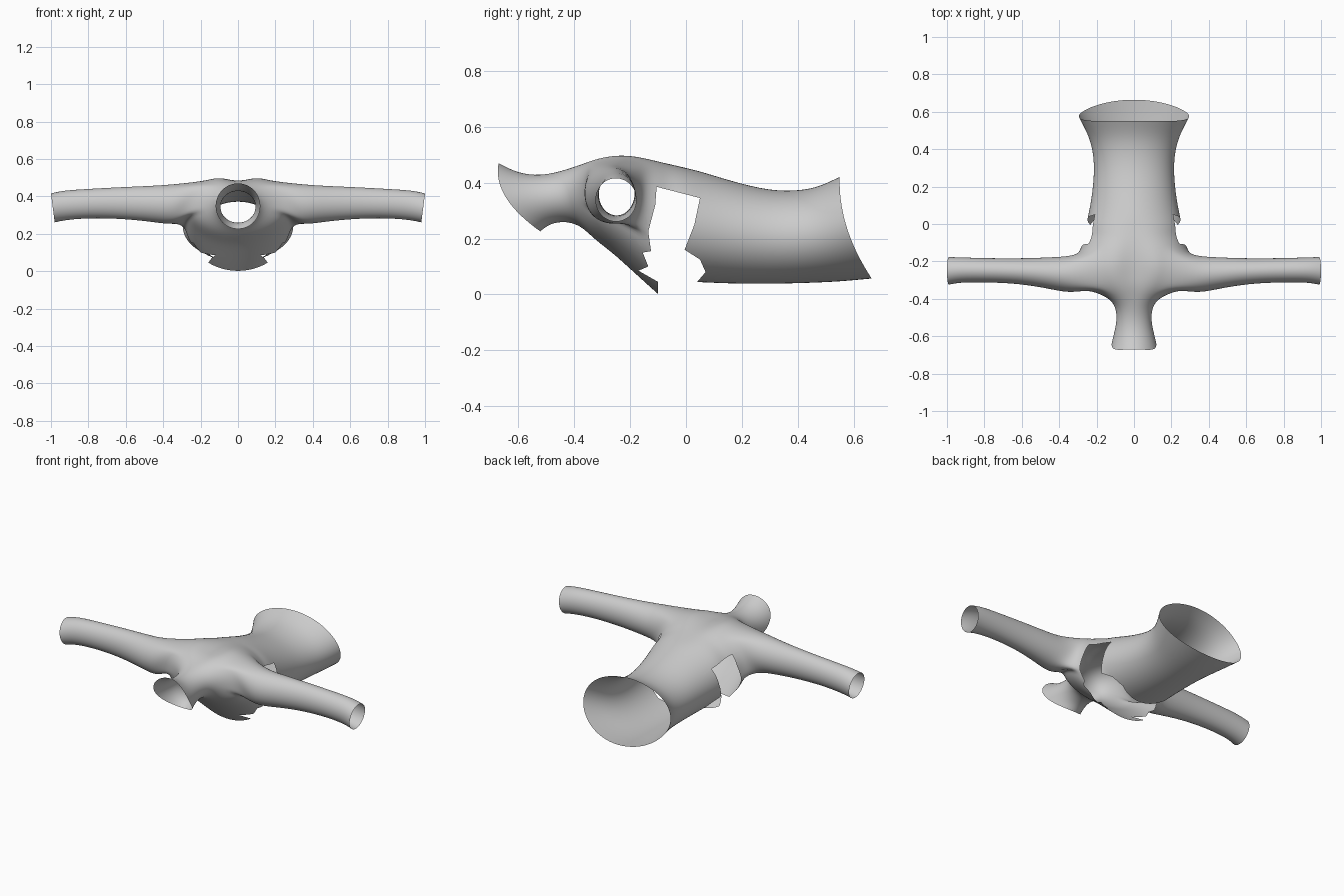
import bpy, bmesh, math
from mathutils import Vector

if "Cube" in bpy.data.objects:
    bpy.data.objects.remove(bpy.data.objects["Cube"])

N = 32
K0, K1 = 3, 9          # armhole span around a torso ring
R0, R1 = 5, 8          # armhole span along the torso rings

# torso rings: y top, y side, y bottom, z top, z bottom, half width, shoulder squareness, spine dip
RINGS = [
    (-.67, -.645, -.52, .47, .225, .12, 1, 0),
    (-.60, -.59, -.49, .433, .25, .107, 1, 0),
    (-.52, -.51, -.45, .425, .26, .09, 1, 0),
    (-.45, -.43, -.41, .44, .257, .10, 1, 0),
    (-.39, -.385, -.37, .465, .24, .15, .95, .005),
    (-.33, -.35, -.325, .49, .195, .25, .8, .015),
    (-.27, -.27, -.265, .505, .15, .28, .75, .03),
    (-.21, -.21, -.21, .508, .10, .29, .75, .03),
    (-.15, -.15, -.15, .498, .045, .29, .8, .02),
    (-.10, -.10, -.10, .485, 0, .278, .85, .012),
    (-.06, -.06, -.06, .474, -.035, .268, .9, .008),
    (-.01, -.01, -.01, .46, .045, .258, .95, .005),
    (.05, .05, .05, .442, .043, .245, 1, 0),
    (.15, .15, .15, .41, .038, .225, 1, 0),
    (.30, .30, .30, .37, .037, .211, 1, 0),
    (.42, .42, .43, .372, .04, .225, 1, 0),
    (.49, .505, .55, .392, .045, .26, 1, 0),
    (.55, .575, .665, .422, .056, .297, 1, 0),
]
# sleeve rings: x, y front, y back, z bottom, z top, cuff slant
SLEEVE = [
    (.34, -.372, -.172, .245, .465, 0),
    (.45, -.347, -.178, .262, .457, 0),
    (.62, -.318, -.184, .28, .45, 0),
    (.80, -.312, -.182, .284, .44, .003),
    (.93, -.312, -.178, .273, .432, .006),
    (.99, -.325, -.176, .26, .416, .01),
]
# missing side panel, outlined in the side view (y, z)
GAP = [(-.105, .385), (-.11, .32), (-.135, .225), (-.125, .155), (-.155, .15),
       (-.135, .10), (-.17, .085), (-.10, .045), (-.10, -.3), (.04, -.3),
       (.04, .045), (.07, .08), (.05, .125), (-.005, .16), (.03, .25), (.05, .345)]


def torso_point(ring, k):
    yt, ym, yb, zt, zb, w, p, dip = ring
    t = 2 * math.pi * k / N
    c, s = math.cos(t), math.sin(t)
    q = p if c > 0 else 1
    x = w * math.copysign(abs(s) ** q, s)
    z = (zt + zb) / 2 + (zt - zb) / 2 * math.copysign(abs(c) ** q, c)
    if c > 0:
        z -= dip * math.exp(-(x / .06) ** 2)
    y = ym + (yt - yb) / 2 * c + ((yt + yb) / 2 - ym) * c * c
    return x, y, z


def inside(y, z):
    hit = False
    for (y0, z0), (y1, z1) in zip(GAP, GAP[1:] + GAP[:1]):
        if (z0 > z) != (z1 > z) and y < y0 + (z - z0) * (y1 - y0) / (z1 - z0):
            hit = not hit
    return hit


# torso and collar tube, leaving two armholes
bm = bmesh.new()
grid = [[bm.verts.new(torso_point(r, k)) for k in range(N)] for r in RINGS]
for i in range(len(RINGS) - 1):
    for k in range(N):
        side = K0 <= k < K1 or K0 <= N - 1 - k < K1
        if R0 <= i < R1 and side:
            continue
        k2 = (k + 1) % N
        bm.faces.new((grid[i][k], grid[i][k2], grid[i + 1][k2], grid[i + 1][k]))

# sleeves grown out of the armhole loops
for sgn in (1, -1):
    path = ([(R0, k) for k in range(K0, K1)] + [(r, K1) for r in range(R0, R1)]
            + [(R1, k) for k in range(K1, K0, -1)] + [(r, K0) for r in range(R1, R0, -1)])
    prev = [grid[r][(sgn * k) % N] for r, k in path]
    n = len(prev)
    for x, yf, yb, zb, zt, slant in SLEEVE:
        cur = []
        for j in range(n):
            a = math.pi + 2 * math.pi * (j - (K1 - K0) / 2) / n
            c, s = math.cos(a), math.sin(a)
            cur.append(bm.verts.new((sgn * (x + slant * s), (yf + yb) / 2 + (yb - yf) / 2 * c * 1.01,
                                     (zb + zt) / 2 + (zt - zb) / 2 * s * 1.01)))
        for j in range(n):
            m = (j + 1) % n
            bm.faces.new((prev[j], prev[m], cur[m], cur[j]))
        prev = cur
bmesh.ops.recalc_face_normals(bm, faces=bm.faces)
cage_mesh = bpy.data.meshes.new("garment_cage")
bm.to_mesh(cage_mesh)
bm.free()

# smooth the cloth
shirt = bpy.data.objects.new("shirt", cage_mesh)
bpy.context.collection.objects.link(shirt)
sub = shirt.modifiers.new("smooth", 'SUBSURF')
sub.levels = sub.render_levels = 2
bpy.context.view_layer.update()
mesh = bpy.data.meshes.new_from_object(shirt.evaluated_get(bpy.context.evaluated_depsgraph_get()))
shirt.modifiers.clear()
shirt.data = mesh

# cut away the gap across the belly and sides
bm = bmesh.new()
bm.from_mesh(mesh)
for (y0, z0), (y1, z1) in zip(GAP, GAP[1:] + GAP[:1]):
    faces = []
    for f in bm.faces:
        c = f.calc_center_median()
        if -.22 < c.y < .12 and abs(c.x) < .32 and c.z < .42 \
                and min(y0, y1) - .04 < c.y < max(y0, y1) + .04 and min(z0, z1) - .06 < c.z < max(z0, z1) + .06:
            faces.append(f)
    geom = faces + list({e for f in faces for e in f.edges}) + list({v for f in faces for v in f.verts})
    if geom:
        bmesh.ops.bisect_plane(bm, geom=geom, dist=1e-5, plane_co=Vector((0, y0, z0)),
                               plane_no=Vector((0, z1 - z0, y0 - y1)).normalized())
gone = []
for f in bm.faces:
    c = f.calc_center_median()
    if abs(c.x) < .32 and inside(c.y, c.z):
        gone.append(f)
bmesh.ops.delete(bm, geom=gone, context='FACES')
for f in bm.faces:
    f.smooth = True
bm.to_mesh(mesh)
bm.free()
